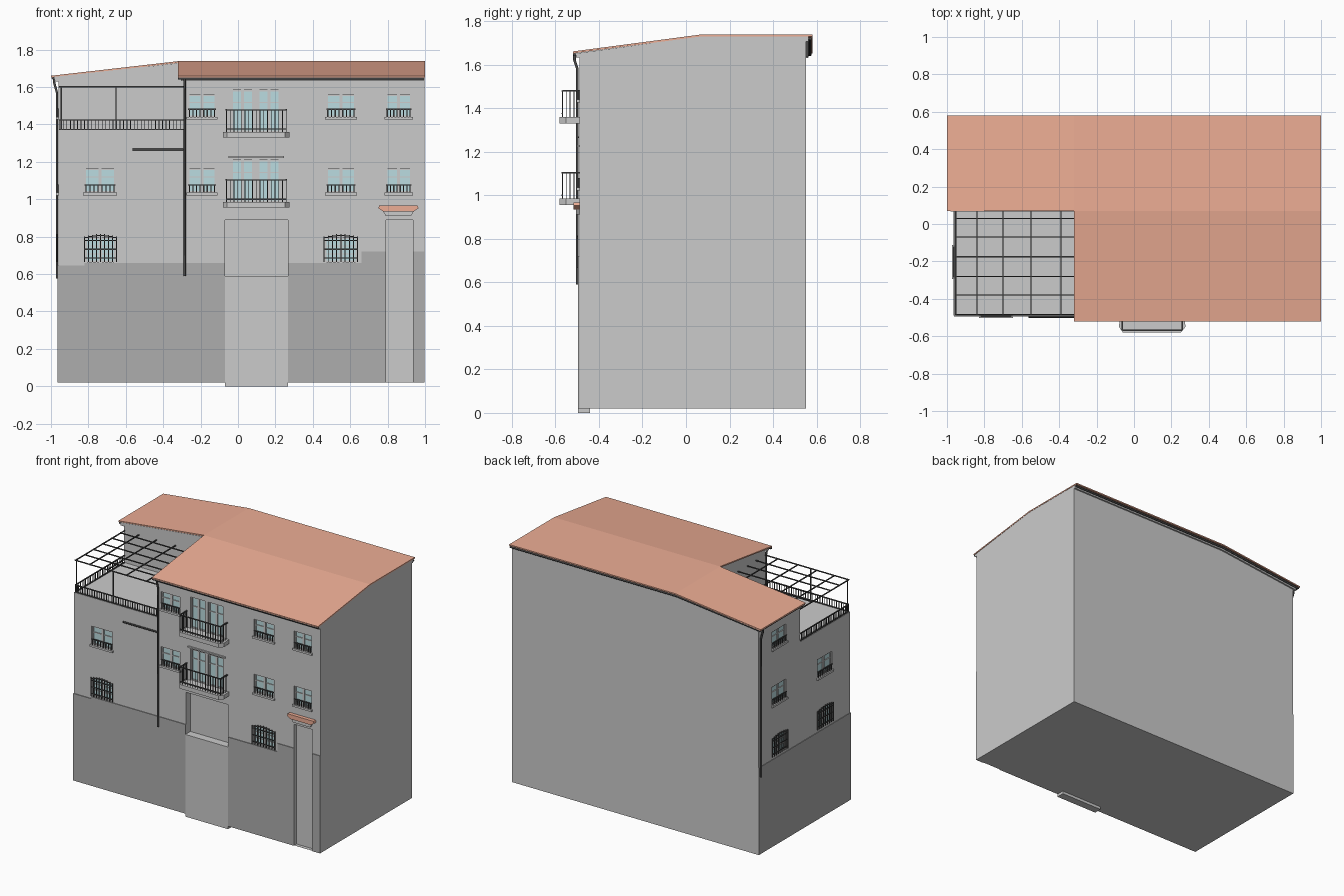
import bpy, bmesh, math

if "Cube" in bpy.data.objects:
    bpy.data.objects.remove(bpy.data.objects["Cube"])


def mat(name, r, g, b):
    m = bpy.data.materials.new(name)
    m.diffuse_color = (r, g, b, 1)
    m.use_nodes = True
    m.node_tree.nodes["Principled BSDF"].inputs["Base Color"].default_value = m.diffuse_color
    return m


TILE = mat("terracotta", 0.85, 0.42, 0.3)
IRON = mat("dark_iron", 0.07, 0.07, 0.07)
STONE = mat("dark_stone", 0.42, 0.42, 0.42)
GLASS = mat("glass", 0.5, 0.72, 0.75)
FRONT, LEFT = -0.49, -0.96


def finish(name, bm, material=None):
    me = bpy.data.meshes.new(name)
    bmesh.ops.recalc_face_normals(bm, faces=bm.faces)
    bm.to_mesh(me)
    bm.free()
    ob = bpy.data.objects.new(name, me)
    bpy.context.collection.objects.link(ob)
    if material:
        me.materials.append(material)
    return ob


def boxes(name, items, material=None):
    """One object out of many boxes (x0, x1, y0, y1, z0, z1)."""
    bm = bmesh.new()
    for x0, x1, y0, y1, z0, z1 in items:
        vs = bmesh.ops.create_cube(bm, size=1)["verts"]
        for v in vs:
            v.co = (x0 if v.co.x < 0 else x1, y0 if v.co.y < 0 else y1, z0 if v.co.z < 0 else z1)
    return finish(name, bm, material)


def prism(name, pts, axis, a, b, material=None):
    """Extrude a 2D outline along an axis from a to b."""
    def put(p, t):
        return {"x": (t, p[0], p[1]), "y": (p[0], t, p[1]), "z": (p[0], p[1], t)}[axis]
    bm = bmesh.new()
    f = bm.faces.new([bm.verts.new(put(p, a)) for p in pts])
    ext = bmesh.ops.extrude_face_region(bm, geom=[f])["geom"]
    vec = [q - p for p, q in zip(put((0, 0), a), put((0, 0), b))]
    bmesh.ops.translate(bm, verts=[v for v in ext if isinstance(v, bmesh.types.BMVert)], vec=vec)
    return finish(name, bm, material)


def pipe(name, pts, r):
    cu = bpy.data.curves.new(name, "CURVE")
    cu.dimensions = "3D"
    cu.bevel_depth, cu.bevel_resolution, cu.use_fill_caps = r, 1, True
    sp = cu.splines.new("POLY")
    sp.points.add(len(pts) - 1)
    for p, co in zip(sp.points, pts):
        p.co = (*co, 1)
    cu.materials.append(IRON)
    ob = bpy.data.objects.new(name, cu)
    bpy.context.collection.objects.link(ob)


def wall(side, u0, u1, d0, d1, z0, z1):
    """Box on a wall: u along the wall, d outward from it."""
    if side == "front":
        return (u0, u1, FRONT - d1, FRONT - d0, z0, z1)
    return (LEFT - d1, LEFT - d0, u0, u1, z0, z1)


frames, panes, sills, irons, cuts = [], [], [], [], []


def casement(side, u0, u1, z0, z1, bars=(0.35,)):
    """Recessed two-leaf opening with glass and frames."""
    cuts.append(wall(side, u0, u1, -0.02, 0.02, z0, z1))
    panes.append(wall(side, u0, u1, -0.0205, -0.015, z0, z1))
    mid, t = (u0 + u1) / 2, 0.008
    for a, b in ((u0, mid), (mid, u1)):
        for p, q in ((a, a + t), (b - t, b)):
            frames.append(wall(side, p, q, -0.02, -0.008, z0, z1))
        for p, q in ((z0, z0 + t), (z1 - t, z1)):
            frames.append(wall(side, a, b, -0.02, -0.009, p, q))
        for k in bars:
            z = z1 - k * (z1 - z0)
            frames.append(wall(side, a, b, -0.02, -0.01, z - 0.003, z + 0.003))


def sill_window(side, u0, u1, z0, z1):
    casement(side, u0, u1, z0, z1)
    sills.append(wall(side, u0 - 0.008, u1 + 0.008, -0.02, 0.012, z0 - 0.014, z0))
    for i in range(8):
        u = u0 + 0.008 + (u1 - u0 - 0.016) * i / 7
        irons.append(wall(side, u - 0.003, u + 0.003, 0.0, 0.006, z0, z0 + 0.04))
    irons.append(wall(side, u0, u1, 0.0, 0.007, z0 + 0.038, z0 + 0.044))


def barred_window(side, u0, u1, z0, z1):
    casement(side, u0 + 0.005, u1 - 0.005, z0, z1 - 0.005, (0.35, 0.68))
    n = 8
    for i in range(n + 1):
        u = u0 + (u1 - u0) * i / n
        top = z1 + 0.014 * math.sin(math.pi * i / n)
        irons.append(wall(side, u - 0.0025, u + 0.0025, 0.004, 0.01, z0, top))
        if i < n:
            rise = z1 - 0.008 + 0.014 * math.sin(math.pi * (i + 0.5) / n)
            irons.append(wall(side, u, u + (u1 - u0) / n, 0.005, 0.009, rise - 0.003, rise + 0.003))
    for z in (z0 + 0.02, (z0 + z1) / 2, z1 - 0.02):
        irons.append(wall(side, u0, u1, 0.004, 0.009, z - 0.003, z + 0.003))


# Windows on the front and the left side
for z0, z1 in ((1.035, 1.165), (1.44, 1.56)):
    for u0, u1 in ((-0.268, -0.118), (0.472, 0.628), (0.79, 0.928)):
        sill_window("front", u0, u1, z0, z1)
    sill_window("left", 0.235, 0.395, z0, z1)
sill_window("front", -0.82, -0.655, 1.035, 1.165)
sill_window("left", -0.285, -0.12, 1.035, 1.165)
for side, u0, u1 in (("front", -0.82, -0.65), ("front", 0.46, 0.64),
                     ("left", 0.225, 0.4), ("left", -0.29, -0.115)):
    barred_window(side, u0, u1, 0.665, 0.8)

# Balconies with their pairs of glazed doors
for k, (z, top) in enumerate(((0.985, 1.21), (1.36, 1.585))):
    for u0, u1 in ((-0.035, 0.082), (0.106, 0.225)):
        casement("front", u0, u1, z, top, (0.3,))
    prism(f"balcony_slab_{k + 1}", [(-0.075, -0.485), (-0.08, -0.55), (-0.06, -0.58), (0.25, -0.58),
                                   (0.275, -0.55), (0.27, -0.485)], "z", z - 0.03, z)
    r0, r1, y0 = -0.062, 0.258, -0.568
    for i in range(17):
        x = r0 + (r1 - r0) * i / 16
        irons.append((x - 0.002, x + 0.002, y0 - 0.002, y0 + 0.002, z, z + 0.12))
    for x in (r0, r1):
        for i in range(1, 5):
            y = y0 + 0.018 * i
            irons.append((x - 0.002, x + 0.002, y - 0.002, y + 0.002, z, z + 0.12))
        irons.append((x - 0.004, x + 0.004, y0, FRONT, z + 0.115, z + 0.122))
    for h in (0.012, 0.115):
        irons.append((r0, r1, y0 - 0.004, y0 + 0.004, z + h, z + h + 0.006))
sills.append(wall("front", -0.05, 0.245, 0, 0.01, 1.22, 1.23))

# Door recesses
cuts.append(wall("front", -0.07, 0.268, -0.05, 0.05, -0.05, 0.89))
cuts.append(wall("front", 0.79, 0.935, -0.025, 0.05, 0.021, 0.89))

# House body: main block, rear wing, terrace block
body = [
    prism("main_block", [(FRONT, 0.02), (0.55, 0.02), (0.55, 1.73), (0.07, 1.73), (FRONT, 1.653)],
          "x", -0.29, 0.998),
    prism("rear_wing", [(LEFT, 0.02), (-0.29, 0.02), (-0.29, 1.73), (LEFT, 1.654)], "y", 0.075, 0.55),
    boxes("terrace_block", [(LEFT, -0.29, FRONT, 0.075, 0.02, 1.37)]),
]
cutter = boxes("opening_cutter", cuts)
cutter.hide_render = True
cutter.hide_set(True)
for ob in body:
    m = ob.modifiers.new("openings", "BOOLEAN")
    m.operation, m.object, m.solver = "DIFFERENCE", cutter, "EXACT"

boxes("window_frames", frames)
boxes("window_glass", panes, GLASS)
boxes("window_sills", sills)
boxes("window_and_balcony_ironwork", irons, IRON)
boxes("main_door", [(-0.07, 0.268, -0.497, -0.44, 0, 0.59)])

# Dark stone plinth
boxes("plinth", [wall("front", a, b, 0, 0.005, 0.02, z) for a, b, z in (
    (-0.963, -0.82, 0.645), (-0.82, -0.07, 0.66), (0.268, 0.66, 0.66), (0.66, 0.79, 0.72),
    (0.935, 0.998, 0.72))] + [wall("left", FRONT, 0.55, 0, 0.004, 0.02, 0.645)], STONE)

# Roof: front slope, flat rear part, left slope
bm = bmesh.new()
grid = {k: bm.verts.new(c) for k, c in {
    "fl": (-0.32, -0.52, 1.66), "fr": (1, -0.52, 1.66), "mr": (1, 0.07, 1.738), "ml": (-0.32, 0.07, 1.738),
    "br": (1, 0.58, 1.738), "bl": (-0.32, 0.58, 1.738), "wl": (-1, 0.07, 1.66), "wb": (-1, 0.58, 1.66)}.items()}
for quad in (("fl", "fr", "mr", "ml"), ("ml", "mr", "br", "bl"), ("wl", "ml", "bl", "wb")):
    bm.faces.new([grid[k] for k in quad])
roof = finish("roof", bm, TILE)
s = roof.modifiers.new("thickness", "SOLIDIFY")
s.thickness = 0.009 if roof.data.polygons[1].normal.z > 0 else -0.009
s.offset = -1

# Cornices under the eaves
boxes("front_cornice", [(-0.305, 0.998, -0.505, -0.485, 1.632, 1.651)])
boxes("left_cornice", [(-0.975, -0.955, 0.072, 0.56, 1.63, 1.651)])
edge = [(-0.98, 1.655), (-0.32, 1.728), (0.998, 1.728), (0.998, 1.705), (-0.32, 1.705), (-0.98, 1.632)]
prism("rear_cornice", edge, "y", 0.545, 0.562)
prism("wing_cornice", [edge[0], edge[1], edge[4], edge[5]], "y", 0.068, 0.08)

# Gutters and downpipes
pipe("front_gutter", [(-0.32, -0.512, 1.647), (0.998, -0.512, 1.647)], 0.008)
pipe("left_gutter", [(-0.988, 0.07, 1.647), (-0.988, 0.575, 1.647)], 0.008)
pipe("rear_gutter", [(-0.99, 0.57, 1.645), (-0.32, 0.57, 1.718), (0.998, 0.57, 1.718)], 0.007)
pipe("front_downpipe", [(-0.285, -0.512, 1.647), (-0.285, -0.512, 1.62), (-0.285, -0.499, 1.58),
                        (-0.285, -0.499, 0.59)], 0.007)
pipe("left_downpipe", [(-0.985, 0.53, 1.647), (-0.982, 0.53, 1.62), (-0.968, 0.53, 1.57),
                       (-0.968, 0.53, 0.575)], 0.007)
pipe("wall_pipe", [(-0.565, -0.497, 1.266), (-0.285, -0.497, 1.266)], 0.006)

# Canopy over the side door
prism("canopy_moulding", [(0.79, 0.91), (0.925, 0.91), (0.94, 0.937), (0.775, 0.937)], "y", -0.505, -0.485)
prism("canopy_tiles", [(0.775, 0.935), (0.94, 0.935), (0.965, 0.952), (0.96, 0.967), (0.755, 0.967),
                       (0.75, 0.952)], "y", -0.516, -0.485, TILE)

# Terrace railing along the front and left edges
rail, x0, x1, y0, y1, w = [], -0.953, -0.29, -0.484, 0.07, 0.002
for i in range(36):
    x = x0 + (x1 - x0) * i / 35
    rail.append((x - w, x + w, y0 - w, y0 + w, 1.37, 1.425))
for i in range(30):
    y = y0 + (y1 - y0) * i / 29
    rail.append((x0 - w, x0 + w, y - w, y + w, 1.37, 1.425))
for z in (1.37, 1.42):
    rail += [(x0, x1, y0 - 0.004, y0 + 0.004, z, z + 0.006), (x0 - 0.004, x0 + 0.004, y0, y1, z, z + 0.006)]
boxes("terrace_railing", rail, IRON)

# Pergola grid on thin posts
w = 0.003
grid_bars = [(x - w, x + w, -0.487, 0.075, 1.596, 1.603) for x in (-0.953, -0.84, -0.7, -0.55, -0.39)]
grid_bars += [(-0.957, -0.29, y - w, y + w, 1.597, 1.604) for y in (0.03, -0.07, -0.175, -0.28, -0.38, -0.484)]
grid_bars += [(x - w, x + w, y0 - w, y0 + w, 1.37, 1.6) for x in (-0.945, -0.652)]
boxes("pergola", grid_bars, IRON)
